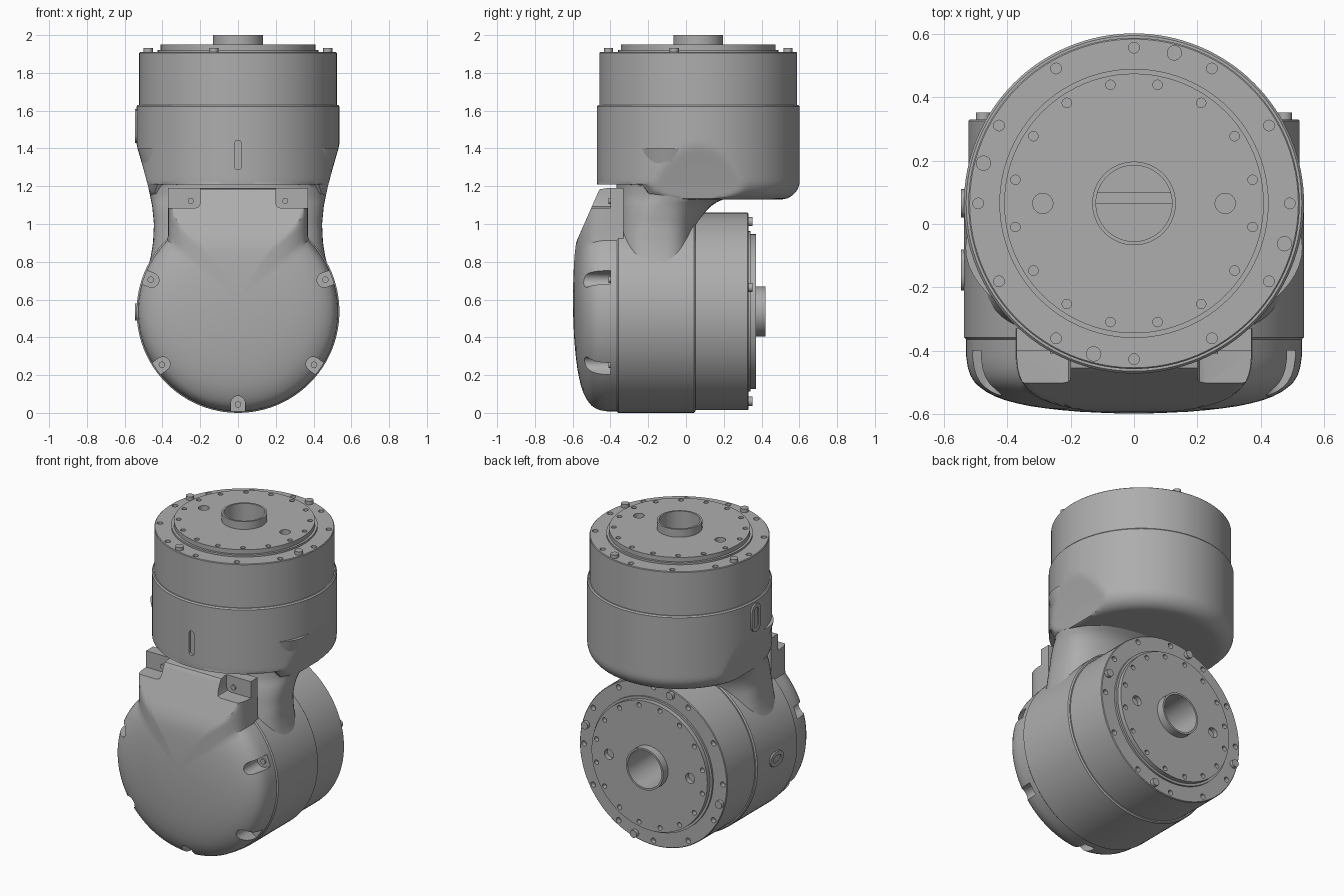
import bpy, bmesh
from math import sin, cos, pi, radians, sqrt
from mathutils import Matrix

old = bpy.data.objects.get("Cube")
if old:
    bpy.data.objects.remove(old, do_unlink=True)

grey = bpy.data.materials.new("satin grey")
grey.use_nodes = True
grey.diffuse_color = (0.42, 0.42, 0.42, 1)
grey.node_tree.nodes["Principled BSDF"].inputs["Base Color"].default_value = grey.diffuse_color

UPPER_Y = 0.065     # y of the vertical joint axis
LOWER_Z = 0.537     # z of the horizontal joint axis
UP = Matrix.Translation((0, UPPER_Y, 1.91))
BACK = Matrix(((-1, 0, 0, 0), (0, 0, 1, 0.33), (0, 1, 0, LOWER_Z), (0, 0, 0, 1)))


# Axis maps: 2D outline (u, v) extruded along w
def on_top(u, v, w): return (u, v, w)
def on_front(u, v, w): return (u, w, v)
def on_side(u, v, w): return (w, u, v)


def loft(bm, rings):
    """Skin a list of equal closed rings and cap both ends."""
    vs = [[bm.verts.new(p) for p in ring] for ring in rings]
    n = len(vs[0])
    for a, b in zip(vs, vs[1:]):
        for i in range(n):
            j = (i + 1) % n
            bm.faces.new((a[i], a[j], b[j], b[i]))
    bm.faces.new(vs[0][::-1])
    bm.faces.new(vs[-1])


def circle(r, n, cx=0, cy=0):
    return [(cx + r * cos(2 * pi * i / n), cy + r * sin(2 * pi * i / n)) for i in range(n)]


def polar(r, deg):
    return r * cos(radians(deg)), r * sin(radians(deg))


def prism(bm, outline, w0, w1, axes):
    loft(bm, [[axes(u, v, w) for u, v in outline] for w in (w0, w1)])


def lathe(bm, profile, n=96):
    loft(bm, [[(x, y, z) for x, y in circle(r, n)] for r, z in profile])


def stadium(cu, cv, half, r, turn=0):
    """Rounded slot outline, its length along v rotated by turn degrees."""
    c, s = cos(radians(turn)), sin(radians(turn))
    pts = []
    for i in range(18):
        a = pi * (i if i < 9 else i - 1) / 8
        u, v = r * cos(a), r * sin(a) + (half if i < 9 else -half)
        pts.append((cu + u * c - v * s, cv + u * s + v * c))
    return pts


def make(name, bm, matrix=None):
    bmesh.ops.remove_doubles(bm, verts=bm.verts, dist=1e-5)
    bmesh.ops.recalc_face_normals(bm, faces=bm.faces)
    if matrix:
        bm.transform(matrix)
    me = bpy.data.meshes.new(name)
    bm.to_mesh(me)
    bm.free()
    me.materials.append(grey)
    ob = bpy.data.objects.new(name, me)
    bpy.context.collection.objects.link(ob)
    return ob


def activate(ob):
    bpy.ops.object.select_all(action='DESELECT')
    ob.select_set(True)
    bpy.context.view_layer.objects.active = ob


def cut(ob, bm, matrix=None):
    cutter = make("cutter", bm, matrix)
    cutter.hide_render = True
    mod = ob.modifiers.new("cut", 'BOOLEAN')
    mod.operation, mod.solver, mod.object = 'DIFFERENCE', 'EXACT', cutter
    activate(ob)
    bpy.ops.object.modifier_apply(modifier=mod.name)
    bpy.data.objects.remove(cutter, do_unlink=True)


def curve(table, z):
    """Eased interpolation through (z, value) pairs."""
    if z <= table[0][0]:
        return table[0][1]
    for (a, p), (b, q) in zip(table, table[1:]):
        if z <= b:
            return p + (q - p) * (z - a) / (b - a)
    return table[-1][1]


WAIST = [(0.68, .508), (.75, .485), (.82, .463), (.9, .45), (1.0, .445), (1.1, .455),
         (1.2, .476), (1.3, .503), (1.4, .532), (1.45, .537)]
NECK_BACK = [(.9, .05), (.97, .058), (1.03, .08), (1.08, .115), (1.11, .15), (1.14, .22)]

# Output flange with bore, bolt circles and locating pegs, used on both joints
for side, place in (("upper", UP), ("lower", BACK)):
    bm = bmesh.new()
    lathe(bm, [(.15, -.485), (.15, -.29), (.523, -.29), (.523, -.004), (.519, 0), (.425, 0),
               (.425, .012), (.41, .012), (.41, .04), (.132, .04), (.132, .09), (.12, .09),
               (.12, -.47)])
    flange = make(side + "_flange", bm, place)
    bm = bmesh.new()
    for k in range(12):
        prism(bm, circle(.017, 16, *polar(.492, 30 * k)), -.03, .02, on_top)
    for k in range(16):
        prism(bm, circle(.015, 16, *polar(.382, 11.25 + 22.5 * k)), .01, .06, on_top)
    for x in (-.288, .288):
        prism(bm, circle(.032, 24, x, 0), .01, .06, on_top)
    cut(flange, bm, place)
    bm = bmesh.new()
    for k in range(4):
        prism(bm, circle(.024, 20, *polar(.492, 75 + 90 * k)), -.01, .022, on_top)
    make(side + "_pegs", bm, place)

# Bar across the upper bore
bm = bmesh.new()
prism(bm, [(-.122, 0), (.122, 0), (.122, .035), (-.122, .035)], -.2, -.15, on_top)
make("bore_bar", bm, UP)

# Upper housing: round drum, narrowed at the waist, rounded below
profile = [(.16, 1.415), (.16, 1.63), (.53, 1.63), (.537, 1.622)]
profile += [(.537, 1.6 - .025 * i) for i in range(15)]
profile += [(.437 + .1 * cos(radians(a)), 1.23 - .1 * sin(radians(a))) for a in range(0, 91, 10)]
profile += [(r, 1.13) for r in (.38, .3, .2, .1, .02)]
bm = bmesh.new()
lathe(bm, profile, 128)
for v in bm.verts:
    v.co.y += UPPER_Y
    if v.co.z < 1.41:
        w = curve(WAIST, v.co.z)
        v.co.x = max(-w, min(w, v.co.x))
    if v.co.y < -.2 and v.co.z < 1.21:
        v.co.z = 1.21
        # keep the front lower rim crisp
        d = sqrt(v.co.x ** 2 + (v.co.y - UPPER_Y) ** 2)
        if d > .43:
            v.co.y = UPPER_Y + (v.co.y - UPPER_Y) * .537 / d
housing = make("upper_housing", bm)
bm = bmesh.new()
prism(bm, stadium(0, 1.365, .06, .018), -.6, -.455, on_front)
cut(housing, bm)

# Neck joining the two drums
rings = []
for i in range(31):
    z = .69 + i * .71 / 30
    w, back, front = curve(WAIST, z), curve(NECK_BACK, z), -.368
    e = 2 / curve([(.9, 3.2), (1.2, 2)], z)
    ring = []
    for k in range(64):
        c, s = polar(1, 360 * k / 64)
        x = w * abs(c) ** e * (1 if c > 0 else -1)
        y = (back - front) / 2 * abs(s) ** e * (1 if s > 0 else -1)
        ring.append((x, (back + front) / 2 + y, z))
    rings.append(ring)
bm = bmesh.new()
loft(bm, rings)
make("neck", bm)

# Lower housing, in the frame of its flange
bm = bmesh.new()
lathe(bm, [(.16, -.5), (.16, -.28), (.53, -.28), (.537, -.288), (.537, -.688), (.525, -.7)])
make("lower_housing", bm, BACK)

# Domed front cover: scaled outlines rising to a crown, planed off at the top
half = [polar(.53, -90 + 135.3 * i / 40) for i in range(41)]
half = [(x, z + LOWER_Z) for x, z in half]
half += [(.371, .92 + .27 * i / 10) for i in range(1, 11)]
half += [(.371 * (1 - i / 10), 1.19) for i in range(1, 11)]
outline = half + [(-x, z) for x, z in half[-2:0:-1]]
levels = [(1, -.04), (1, .05), (.99, .085), (.975, .108), (.95, .13), (.92, .145), (.88, .16),
          (.83, .174), (.77, .186), (.7, .196), (.62, .205), (.53, .212), (.43, .218),
          (.32, .223), (.2, .226), (.1, .228), (.02, .228)]
rings = []
for s, d in levels:
    ring = []
    for x, z in outline:
        z = .6 + (z - .6) * s
        ring.append((x * s, max(-.37 - d, -.57 + (z - .93) * .44) if d > 0 else -.37 - d, z))
    rings.append(ring)
bm = bmesh.new()
loft(bm, rings)
cover = make("front_cover", bm)

# Screw notches around the cover, and the screws in them
cuts, screws = bmesh.new(), bmesh.new()
for deg in (20, -35, -90, -145, 160):
    u, v = polar(.585, deg)
    prism(cuts, stadium(u, v + LOWER_Z, .1, .038, deg - 90), -.7, -.4, on_front)
    u, v = polar(.492, deg)
    prism(screws, circle(.017, 16, u, v + LOWER_Z), -.409, -.39, on_front)
for m in (-1, 1):
    tab = [(.225, 1.085), (.45, 1.085), (.45, 1.3), (.2, 1.3), (.2, 1.11), (.207, 1.092)]
    prism(cuts, [(m * u, v) for u, v in tab], -.7, -.4, on_front)
    prism(screws, circle(.016, 16, m * .25, 1.122), -.409, -.39, on_front)
cut(cover, cuts)
make("cover_screws", screws)

# Slotted pads on the right side
for name, u, v, h, turn in (("upper_pad", UPPER_Y, 1.52, .045, 0), ("lower_pad", -.145, .535, .02, 90)):
    bm = bmesh.new()
    prism(bm, stadium(u, v, h, .045, turn), -.546, -.5, on_side)
    pad = make(name, bm)
    bm = bmesh.new()
    prism(bm, stadium(u, v, h, .02, turn), -.6, -.54, on_side)
    cut(pad, bm)

# Smooth shading with crisp edges
for ob in bpy.context.collection.objects:
    if ob.type == 'MESH' and ob.data.materials and ob.data.materials[0] == grey:
        activate(ob)
        bpy.ops.object.shade_smooth_by_angle(angle=radians(30))
